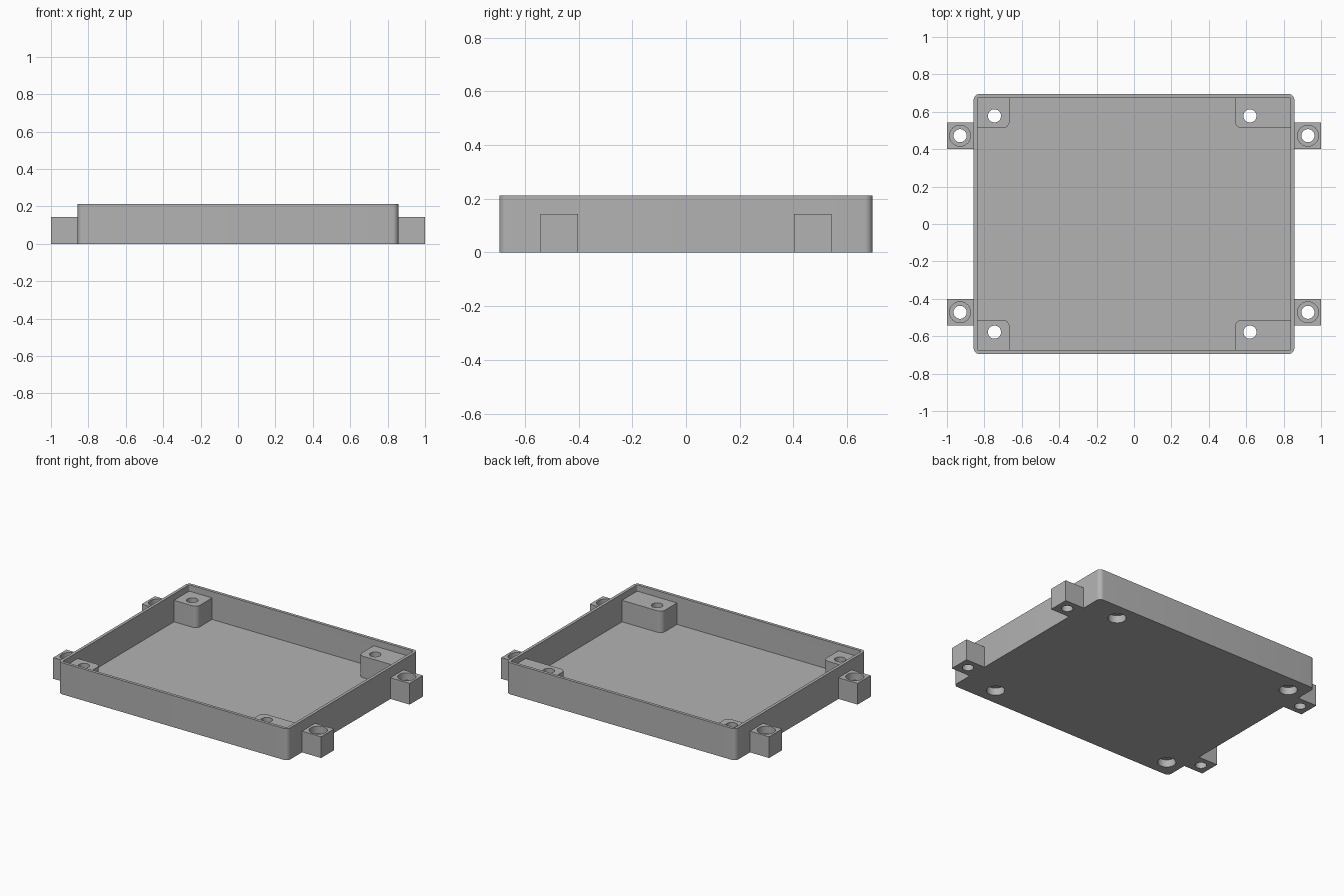
import bpy, bmesh, math

cube = bpy.data.objects.get("Cube")
if cube:
    bpy.data.objects.remove(cube, do_unlink=True)

HALF_X, HALF_Y, HEIGHT = 0.857, 0.695, 0.213
WALL, FLOOR = 0.02, 0.025
BOSS_TOP, TAB_TOP = 0.17, 0.143
HOLE_R, BORE_R, BORE_DEPTH = 0.035, 0.056, 0.05

grey = bpy.data.materials.new("plain grey")
grey.use_nodes = True
colour = (0.45, 0.45, 0.45, 1)
grey.diffuse_color = colour
grey.node_tree.nodes["Principled BSDF"].inputs["Base Color"].default_value = colour


def prism(name, outline, z0, z1):
    """Extrude a counter-clockwise outline from z0 to z1."""
    bm = bmesh.new()
    face = bm.faces.new([bm.verts.new((x, y, z0)) for x, y in outline])
    out = bmesh.ops.extrude_face_region(bm, geom=[face])
    top = [v for v in out["geom"] if isinstance(v, bmesh.types.BMVert)]
    bmesh.ops.translate(bm, verts=top, vec=(0, 0, z1 - z0))
    bmesh.ops.recalc_face_normals(bm, faces=bm.faces)
    mesh = bpy.data.meshes.new(name)
    bm.to_mesh(mesh)
    bm.free()
    mesh.materials.append(grey)
    obj = bpy.data.objects.new(name, mesh)
    bpy.context.collection.objects.link(obj)
    return obj


def rectangle(xa, xb, ya, yb, radius=0, rounded=lambda x, y: True):
    """Rectangle outline with rounding on the chosen corners."""
    x0, x1, y0, y1 = min(xa, xb), max(xa, xb), min(ya, yb), max(ya, yb)
    points = []
    corners = [(x1, y1, -1, -1), (x0, y1, 1, -1), (x0, y0, 1, 1), (x1, y0, -1, 1)]
    for i, (x, y, sx, sy) in enumerate(corners):
        if not radius or not rounded(x, y):
            points.append((x, y))
            continue
        for k in range(9):
            a = (i + k / 8) * math.pi / 2
            points.append((x + radius * (sx + math.cos(a)),
                           y + radius * (sy + math.sin(a))))
    return points


def circle(x, y, r, n=40):
    return [(x + r * math.cos(math.tau * i / n), y + r * math.sin(math.tau * i / n))
            for i in range(n)]


def combine(target, tool, operation):
    """Apply a boolean and discard the tool."""
    tool.hide_render = True
    mod = target.modifiers.new("cut", "BOOLEAN")
    mod.operation, mod.solver, mod.object = operation, "EXACT", tool
    bpy.context.view_layer.objects.active = target
    bpy.ops.object.modifier_apply(modifier=mod.name)
    bpy.data.objects.remove(tool, do_unlink=True)


def finish(obj):
    bpy.ops.object.select_all(action="DESELECT")
    obj.select_set(True)
    bpy.context.view_layer.objects.active = obj
    bpy.ops.object.shade_smooth_by_angle(angle=math.radians(30))


# Open tray
tray = prism("tray", rectangle(-HALF_X, HALF_X, -HALF_Y, HALF_Y, 0.03), 0, HEIGHT)
ix, iy = HALF_X - WALL, HALF_Y - WALL
combine(tray, prism("cavity", rectangle(-ix, ix, -iy, iy, 0.006), FLOOR, HEIGHT + 0.1),
        "DIFFERENCE")

# Corner screw bosses: the pair on the left side is longer
for inner_x, hole_x in ((-0.666, -0.746), (0.54, 0.62)):
    for side_y in (-1, 1):
        inner_y = 0.513 * side_y
        wall_x = math.copysign(HALF_X - WALL / 2, inner_x)
        shape = rectangle(inner_x, wall_x, inner_y, side_y * (HALF_Y - WALL / 2), 0.035,
                          lambda x, y: x == inner_x and y == inner_y)
        combine(tray, prism("boss", shape, FLOOR / 2, BOSS_TOP), "UNION")
        hole_y = 0.578 * side_y
        combine(tray, prism("drill", circle(hole_x, hole_y, HOLE_R), -0.1, 0.3),
                "DIFFERENCE")
        combine(tray, prism("bore", circle(hole_x, hole_y, BORE_R), -0.1, BORE_DEPTH),
                "DIFFERENCE")
finish(tray)

# Outer mounting tabs with counterbored holes
for x_name, sx in (("left", 1), ("right", -1)):
    for y_name, sy in (("front", -1), ("back", 1)):
        tab = prism(f"{y_name}_{x_name}_tab",
                    rectangle(sx * HALF_X, sx, sy * 0.402, sy * 0.542), 0, TAB_TOP)
        x, y = sx * 0.93, sy * 0.472
        combine(tab, prism("drill", circle(x, y, HOLE_R), -0.1, 0.3), "DIFFERENCE")
        combine(tab, prism("bore", circle(x, y, BORE_R), TAB_TOP - BORE_DEPTH, 0.3),
                "DIFFERENCE")
        finish(tab)
